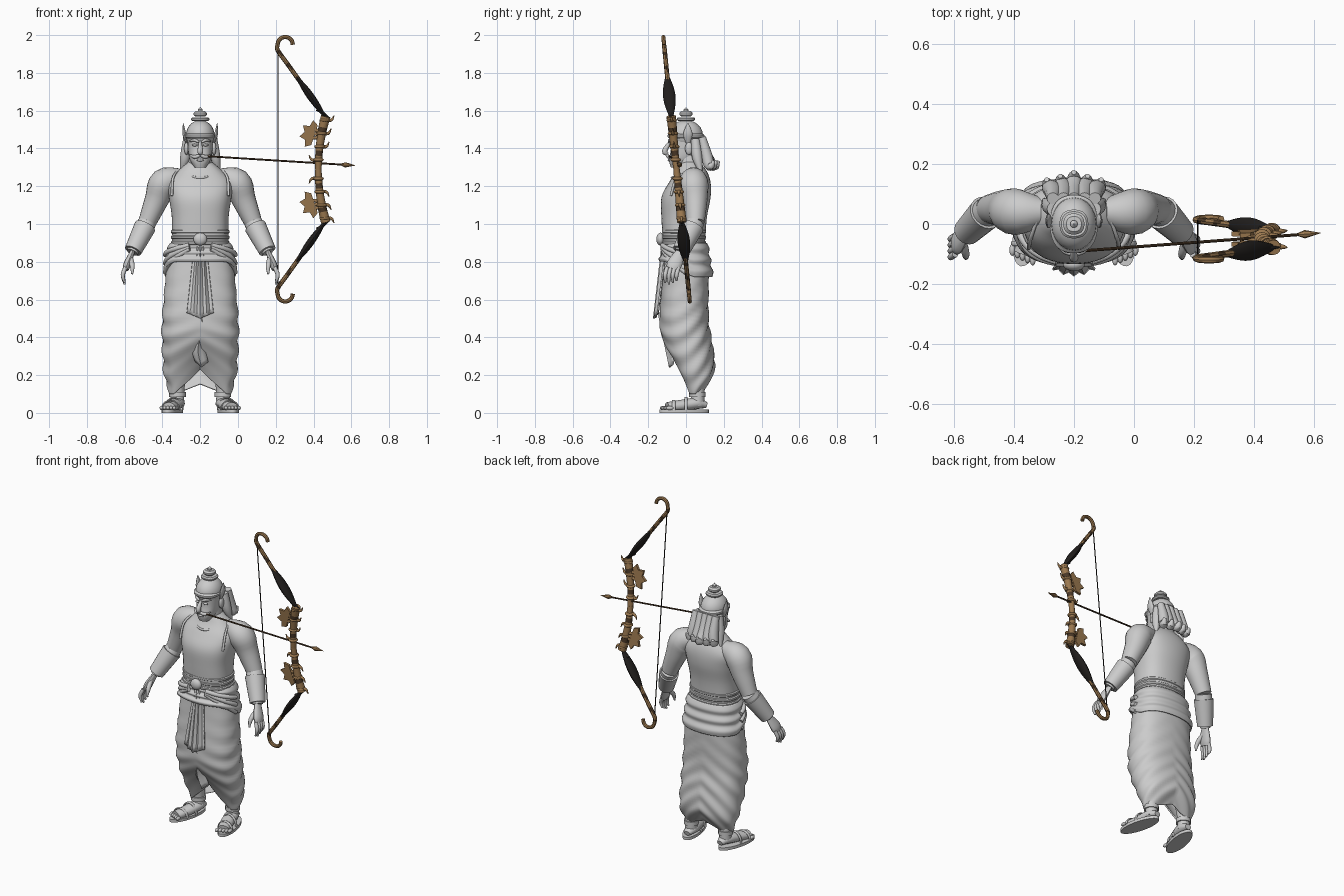
import bpy, bmesh, math
from math import sin, cos, pi
from mathutils import Vector, Matrix

default_cube = bpy.data.objects.get("Cube")
if default_cube:
    bpy.data.objects.remove(default_cube, do_unlink=True)

BODY_X = -.2
GRIP_Z = 1.29
ELBOW = Vector((.28, .05, 1.01))
WRIST = Vector((.36, -.03, .85))


def material(name, *colour):
    made = bpy.data.materials.new(name)
    made.use_nodes = True
    made.diffuse_color = (*colour, 1)
    made.node_tree.nodes["Principled BSDF"].inputs["Base Color"].default_value = (*colour, 1)
    return made


STONE = material("stone grey", .6, .6, .6)
GOLD = material("antique gold", .33, .19, .08)
BROWN = material("dark brown", .07, .04, .02)
BLACK = material("black", .015, .013, .012)


def finish(name, mesh, materials, thickness=0):
    bmesh.ops.recalc_face_normals(mesh, faces=mesh.faces)
    data = bpy.data.meshes.new(name)
    mesh.to_mesh(data)
    mesh.free()
    part = bpy.data.objects.new(name, data)
    bpy.context.collection.objects.link(part)
    for entry in materials:
        data.materials.append(entry)
    bpy.ops.object.select_all(action='DESELECT')
    part.select_set(True)
    bpy.context.view_layer.objects.active = part
    bpy.ops.object.shade_smooth_by_angle(angle=math.radians(40))
    if thickness:
        shell = part.modifiers.new("cloth thickness", 'SOLIDIFY')
        shell.thickness, shell.offset = thickness, -1


def spline(rows, steps):
    # Catmull-Rom curve through rows of numbers
    result = []
    last = len(rows) - 1
    for index in range(last):
        before, start, end, after = (rows[max(0, min(last, index + k))] for k in (-1, 0, 1, 2))
        for step in range(steps):
            t = step / steps
            result.append([b + t * ((c - a) + t * ((2*a - 5*b + 4*c - d) + t * (3*b - a - 3*c + d))) / 2
                           for a, b, c, d in zip(before, start, end, after)])
    return result + [list(rows[last])]


def skin(name, rings, materials, rule=None, capped=True, thickness=0):
    mesh = bmesh.new()
    loops = [[mesh.verts.new(point) for point in ring] for ring in rings]
    count = len(loops[0])
    for i, (lower, upper) in enumerate(zip(loops, loops[1:])):
        for j in range(count):
            k = (j + 1) % count
            face = mesh.faces.new((lower[j], lower[k], upper[k], upper[j]))
            if rule:
                face.material_index = rule(i, j)
    if capped:
        mesh.faces.new(loops[0])
        mesh.faces.new(loops[-1])
    finish(name, mesh, materials, thickness)


def loft(name, rows, warp=None, segments=40, steps=5):
    # stacked ovals: height, centre depth, half width, half depth; warped ones are open cloth
    rings = []
    for z, centre, wide, deep in spline(rows, steps):
        ring = []
        for j in range(segments):
            c, s = cos(math.tau * j / segments), sin(math.tau * j / segments)
            square = (abs(c) ** 4 + abs(s) ** 4) ** -.08
            point = Vector((wide * c * square, centre + deep * s * square, z))
            if warp:
                warp(point, c, s)
            point.x += BODY_X
            ring.append(point)
        rings.append(ring)
    skin(name, rings, (STONE,), None, not warp, .008 if warp else 0)


def band(name, z, height, centre, wide, deep):
    inset, half = height / 3, height / 2
    loft(name, [(z - half, centre, wide - inset, deep - inset), (z - half + inset, centre, wide, deep),
                (z + half - inset, centre, wide, deep), (z + half, centre, wide - inset, deep - inset)], steps=1)


def tube(name, rows, materials=(STONE,), rule=None, segments=12, steps=4, up=(0, 1, 0), along_up=1, across=1):
    # swept oval through x, y, z, radius
    points = spline(rows, steps)
    rings = []
    for i, (*place, radius) in enumerate(points):
        ahead, behind = points[min(i + 1, len(points) - 1)], points[max(i - 1, 0)]
        tangent = (Vector(ahead[:3]) - Vector(behind[:3])).normalized()
        side = tangent.cross(Vector(up)).normalized()
        normal = side.cross(tangent)
        radius = max(radius, .001)
        angles = [math.tau * j / segments for j in range(segments)]
        rings.append([Vector(place) + radius * (normal * cos(a) * along_up + side * sin(a) * across) for a in angles])
    skin(name, rings, materials, rule)


def body_tube(name, rows, mirror=1, **options):
    tube(name, [(BODY_X + mirror * x, *rest) for x, *rest in rows], **options)


def ball(name, place, size, paint=STONE):
    mesh = bmesh.new()
    bmesh.ops.create_uvsphere(mesh, u_segments=20, v_segments=12, radius=1,
                              matrix=Matrix.Translation(place) @ Matrix.Diagonal((*size, 1)))
    finish(name, mesh, (paint,))


# Torso, neck and belt
loft("torso", [(.88, -.01, .15, .11), (1.03, -.01, .15, .12), (1.14, 0, .165, .13),
               (1.22, .02, .17, .11), (1.28, .03, .12, .08), (1.33, .02, .06, .05)])
loft("neck", [(1.27, .03, .07, .06), (1.38, .01, .055, .06)])
for row in range(3):
    band(f"belt_band_{row}", .9 + .03 * row, .03, -.01, .155, .117)
ball("belt_buckle", (BODY_X, -.135, .92), (.036, .022, .034))
arc = [pi * step / 8 for step in range(9)]
body_tube("neckline", [(.09 * cos(a), .04 - .115 * sin(a), 1.295 - .05 * sin(a), .006) for a in arc], up=(0, 0, 1))


# Draped lower garment with hem points over each ankle
def drape(point, c, s):
    fade = max(0, min(1, (.8 - point.z) * 3)) * min(1, .3 + abs(c) + max(0, s))
    swell = 1 + .03 * fade * sin(point.z * 60 + 7 * abs(c) - 5 * s)
    point.x *= swell
    point.y *= swell
    drop = max(0, .45 - point.z)
    arch = (.13 if s < 0 else .05) * max(0, 1 - abs(c) / .8)
    point.z += drop * arch / .35


def hip_hem(point, c, s):
    point.z += (.9 - point.z) * .45 * (1 - max(0, min(1, s + .75)))


loft("draped_garment", [(.9, 0, .155, .11), (.75, 0, .18, .12), (.5, -.01, .2, .13),
                        (.35, .01, .2, .13), (.2, .05, .19, .1), (.1, .05, .16, .05)], drape, 72, 10)
hip_sizes = [.16 + .005 * fold + .01 * (fold % 2) for fold in range(7)]
loft("hip_wrap", [(.9 - .03 * fold, 0, size, size - .05) for fold, size in enumerate(hip_sizes)], hip_hem)


# Pleated hanging cloth
def hanging_cloth(name, top, bottom, top_width, bottom_width, top_y, bottom_y, sway, pleats):
    mesh = bmesh.new()
    grid = []
    for i in range(13):
        t = i / 12
        width = top_width + (bottom_width - top_width) * t
        line = []
        for j in range(2 * pleats + 1):
            u = j / pleats - 1
            y = top_y + (bottom_y - top_y) * t + .012 * (j % 2) + .02 * u * u
            z = top + (bottom - top) * t + .03 * t * abs(u)
            line.append(mesh.verts.new((BODY_X + u * width + sway * sin(7 * t), y, z)))
        grid.append(line)
    for upper, lower in zip(grid, grid[1:]):
        for j in range(2 * pleats):
            mesh.faces.new((upper[j], lower[j], lower[j + 1], upper[j + 1]))
    finish(name, mesh, (STONE,), .008)


hanging_cloth("front_sash", .89, .5, .03, .07, -.13, -.175, 0, 4)
hanging_cloth("lower_fold", .53, .24, .045, .035, -.15, -.09, .012, 2)

for mirror, side in ((1, "left"), (-1, "right")):
    # Hip swags from the buckle round to the side
    for fold in range(3):
        turn = [pi * step / 10 for step in range(1, 6)]
        body_tube(f"{side}_hip_swag_{fold}", [(.185 * sin(a), -.13 * cos(a), .9 - (.04 + .03 * fold) * a, .013)
                                              for a in turn], mirror)

    # Arms and bracers
    body_tube(side + "_upper_arm", [(.1, .04, 1.25, .045), (.19, .04, 1.22, .077), (.23, .05, 1.13, .064),
                                    (*ELBOW, .048)], mirror, segments=20)
    body_tube(side + "_forearm", [(*ELBOW, .048), (*ELBOW.lerp(WRIST, .4), .05), (*WRIST, .03)], mirror, segments=20)
    body_tube(side + "_bracer", [(*ELBOW.lerp(WRIST, .15), .058), (*ELBOW.lerp(WRIST, .5), .053),
                                 (*ELBOW.lerp(WRIST, .95), .046)], mirror, segments=20)
    body_tube(side + "_armhole_trim", [(.12, .02, 1.285, .005), (.145, -.05, 1.24, .007), (.15, -.08, 1.15, .007)], mirror)

    # Hands
    body_tube(side + "_palm", [(*WRIST, .026), (.385, -.06, .79, .04), (.395, -.07, .76, .032)], mirror, across=.5)
    for digit in range(4):
        y = -.1 + .02 * digit
        body_tube(f"{side}_finger_{digit}", [(.395, y, .77, .011), (.41, y - .01, .73, .011),
                                             (.4, y - .01, .68 + .01 * abs(digit - 1), .005)], mirror)
    body_tube(side + "_thumb", [(.37, -.06, .82, .014), (.36, -.1, .78, .013), (.36, -.115, .735, .005)], mirror)

    # Legs, feet and sandals
    body_tube(side + "_leg", [(.11, .03, .42, .06), (.12, .06, .13, .037), (.12, .06, .04, .038)], mirror)
    body_tube(side + "_foot", [(.115, .11, .04, .02), (.12, .06, .05, .04), (.14, -.02, .04, .04), (.166, -.1, .03, .035)],
              mirror, up=(0, 0, 1), along_up=.75)
    for toe in range(5):
        ball(f"{side}_toe_{toe}", (BODY_X + mirror * (.137 + .017 * toe), -.118 + .008 * toe, .026), (.01, .02, .011))
    mesh = bmesh.new()
    slant = Matrix.Translation((BODY_X + mirror * .148, -.01, .009)) @ Matrix.Rotation(mirror * .22, 4, 'Z')
    bmesh.ops.create_cone(mesh, cap_ends=True, segments=28, radius1=1, radius2=1, depth=1,
                          matrix=slant @ Matrix.Diagonal((.05, .134, .018, 1)))
    finish(side + "_sandal_sole", mesh, (STONE,))
    for name, x, y, rise in (("toe", .157, -.065, .05), ("instep", .14, 0, .065)):
        body_tube(f"{side}_{name}_strap", [(x - .048 * cos(a), y, .015 + rise * sin(a), .009) for a in arc], mirror, across=.5)
    body_tube(side + "_anklet", [(.12, .06, .085, .044), (.12, .06, .11, .044)], mirror)

    # Paired features of the head
    ball(side + "_eye", (BODY_X + mirror * .029, -.08, 1.418), (.014, .008, .007))
    ball(side + "_ear", (BODY_X + mirror * .073, .015, 1.4), (.012, .02, .034))
    body_tube(side + "_brow", [(.008, -.09, 1.433, .006), (.03, -.085, 1.444, .008), (.055, -.06, 1.438, .004)], mirror)
    body_tube(side + "_moustache", [(0, -.1, 1.365, .008), (.03, -.09, 1.355, .01), (.058, -.07, 1.368, .002)], mirror)
    body_tube(side + "_crown_leaf", [(.073, .01, 1.43, .012), (.085, .01, 1.48, .024), (.09, .01, 1.535, .002)],
              mirror, across=.4)
    body_tube(side + "_side_lock", [(.066, .05, 1.45, .024), (.08, .06, 1.35, .027), (.1, .08, 1.27, .006)], mirror)

# Head, crown and hair
loft("head", [(1.3, -.05, .03, .03), (1.34, -.02, .055, .07), (1.4, 0, .065, .08), (1.49, 0, .067, .083)])
body_tube("nose", [(0, -.085, 1.435, .007), (0, -.113, 1.385, .015), (0, -.095, 1.37, .008)], up=(1, 0, 0))
ball("lower_lip", (BODY_X, -.088, 1.338), (.019, .009, .007))
ball("crown_dome", (BODY_X, 0, 1.47), (.076, .09, .08))
band("crown_band", 1.465, .03, 0, .08, .097)
for name, z, height, radius in (("base", 1.555, .02, .048), ("knob", 1.583, .03, .035), ("spike", 1.6, .04, .012)):
    band(f"finial_{name}", z, height, 0, radius, radius)
ball("back_hair", (BODY_X, .05, 1.4), (.072, .062, .08))
for lock in range(-2, 3):
    x, shorter = .035 * lock, .012 * abs(lock)
    body_tube(f"back_curl_{lock + 3}", [(x, .085, 1.46, .02), (x, .11, 1.36, .03), (x * 1.2, .15 - shorter, 1.305, .025),
                                        (x * 1.3, .172 - shorter, 1.335, .008)], up=(1, 0, 0))


# Bow, mirrored about its grip and leaning forward at the top
def bow_point(x, reach, end):
    return x, -.05 - .1 * end * reach, GRIP_Z + end * reach


def riser_x(reach):
    return .425 + .5 * reach * reach


for end, name in ((1, "upper"), (-1, "lower")):
    def bow_tube(part, rows, *paint, **options):
        tube(f"{name}_{part}", [(*bow_point(x, reach, end), radius) for x, reach, radius in rows], *paint, **options)

    shaft = [(.46 - .05 * step, .28 + .07 * step, .012) for step in range(2, 6)]
    curl = [(.25 + .04 * cos(a), .66 + .04 * sin(a), .011) for a in reversed(arc)]
    bow_tube("bow_tip", shaft + curl, (GOLD, BROWN), lambda i, j: int(i < 14 and (2 * i + j) % 8 < 3), segments=8)
    bow_tube("bow_limb", [(.46 - .03 * step, .28 + .042 * step, .011 + .022 * sin(pi * step / 5)) for step in range(6)],
             (BLACK,), across=.6)
    bow_tube("limb_fin", [(.42, .32, .012), (.488, .27, .002)], (BLACK,))
    bow_tube("riser", [(riser_x(reach), reach, .017 + .03 * reach) for reach in (0, .1, .2, .28)],
             (GOLD, BROWN), lambda i, j: int(i % 5 == 3))
    for bead in range(4):
        reach = .05 + .07 * bead
        ball(f"{name}_riser_boss_{bead}", bow_point(riser_x(reach), reach, end), (.028, .028, .012), GOLD)
        spread = .05 if bead else -.05
        bow_tube(f"riser_spur_{bead}", [(riser_x(reach), reach, .01), (riser_x(reach) + spread * .7, reach, .008),
                                        (riser_x(reach) + spread, reach + .025, .002)], (GOLD,))

    # Feathered wing plate with raised ribs
    mesh = bmesh.new()
    outline = []
    for feather in range(9):
        angle, length = pi * (.4 + feather / 8), .055 + .025 * (feather % 2)
        x, y, z = bow_point(.405 + length * cos(angle), .18 + length * sin(angle), end)
        outline.append(mesh.verts.new((x, y - .008, z)))
    extruded = bmesh.ops.extrude_face_region(mesh, geom=[mesh.faces.new(outline)])["geom"]
    bmesh.ops.translate(mesh, verts=[g for g in extruded if isinstance(g, bmesh.types.BMVert)], vec=(0, .016, 0))
    finish(name + "_wing_ornament", mesh, (GOLD,))
    for rib in range(3):
        bow_tube(f"wing_rib_{rib}", [(.44, .17 + .015 * rib, .012), (.35, .16 + .03 * rib, .003)], (GOLD,))

tube("bow_string", [(*bow_point(.212, .65, end), .003) for end in (1, -1)], (BLACK,), segments=6)

# Arrow
nock, point = Vector((-.18, -.09, 1.36)), Vector((.62, -.03, 1.31))
tube("arrow_shaft", [(*nock, .005), (*nock.lerp(point, .95), .005)], (BROWN,), segments=8, steps=1)
tube("arrow_head", [(*nock.lerp(point, .91), .006), (*nock.lerp(point, .935), .014), (*point, .001)],
     (GOLD,), segments=8, steps=1)
